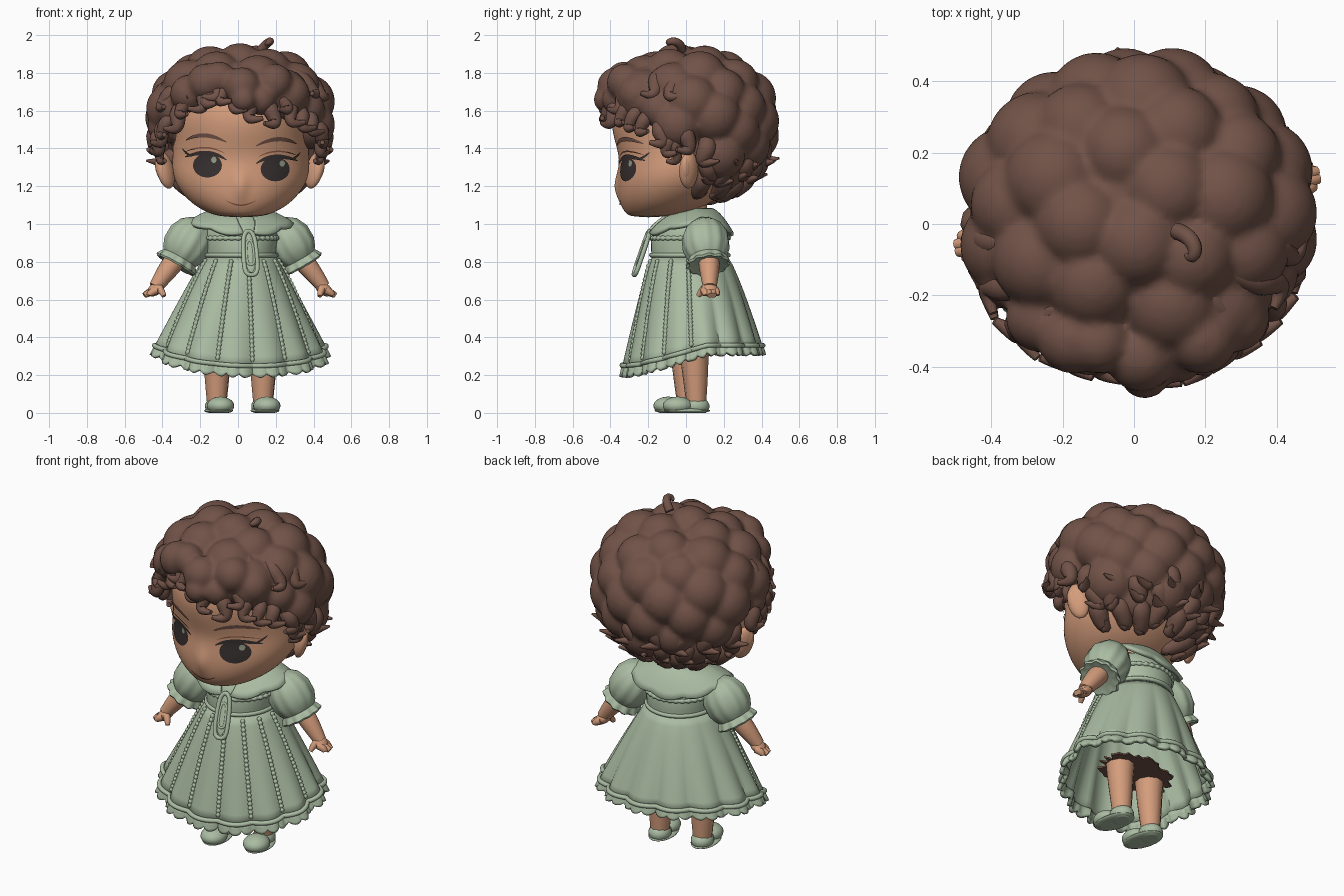
import bpy, bmesh, random
from math import sin, cos, pi, sqrt
from mathutils import Vector, Matrix
from mathutils.bvhtree import BVHTree

random.seed(4)
if "Cube" in bpy.data.objects:
    bpy.data.objects.remove(bpy.data.objects["Cube"])
made, body = [], []


def material(name, rgb):
    m = bpy.data.materials.new(name)
    m.use_nodes = True
    m.diffuse_color = (*rgb, 1)
    m.node_tree.nodes["Principled BSDF"].inputs["Base Color"].default_value = (*rgb, 1)
    return m


SKIN = material("warm skin", (0.66, 0.335, 0.20))
HAIR = material("brown hair", (0.165, 0.085, 0.064))
DRESS = material("sage green", (0.40, 0.50, 0.36))
DARK = material("dark iris", (0.04, 0.03, 0.03))
LINE = material("lip and lid brown", (0.26, 0.10, 0.055))
GLINT = material("pale eye glint", (0.30, 0.34, 0.25))


def finish(name, bm, mat, group=None):
    bmesh.ops.recalc_face_normals(bm, faces=bm.faces)
    me = bpy.data.meshes.new(name)
    bm.to_mesh(me)
    bm.free()
    ob = bpy.data.objects.new(name, me)
    bpy.context.collection.objects.link(ob)
    me.materials.append(mat)
    made.append(ob)
    if group is not None:
        group.append(ob)
    return ob


def loft(name, rings, mat, group=None, caps=True, closed=True):
    bm = bmesh.new()
    rows = [[bm.verts.new(p) for p in r] for r in rings]
    n = len(rows[0])
    for lo, hi in zip(rows, rows[1:]):
        for i in range(n if closed else n - 1):
            j = (i + 1) % n
            bm.faces.new((lo[i], lo[j], hi[j], hi[i]))
    if caps:
        bm.faces.new(rows[0])
        bm.faces.new(rows[-1])
    return finish(name, bm, mat, group)


def balls(name, items, mat, group=None, seg=16, floor=False):
    bm = bmesh.new()
    for loc, radii, *rot in items:
        m = Matrix.Translation(loc) @ (rot[0] if rot else Matrix()) @ Matrix.Diagonal((*radii, 1))
        bmesh.ops.create_uvsphere(bm, u_segments=seg, v_segments=seg * 2 // 3, radius=1, matrix=m)
    if floor:
        for v in bm.verts:
            v.co.z = max(0, v.co.z)
    return finish(name, bm, mat, group)


def strands(name, paths, mat, group=None, loop=False):
    cu = bpy.data.curves.new(name, "CURVE")
    cu.dimensions, cu.bevel_depth, cu.bevel_resolution = "3D", 1, 3
    cu.use_fill_caps, cu.resolution_u = True, 5
    for path in paths:
        sp = cu.splines.new("NURBS")
        sp.points.add(len(path) - 1)
        for p, (co, r) in zip(sp.points, path):
            p.co, p.radius = (*co, 1), r
        sp.order_u, sp.use_cyclic_u, sp.use_endpoint_u = 3, loop, not loop
    tmp = bpy.data.objects.new(name, cu)
    bpy.context.collection.objects.link(tmp)
    dg = bpy.context.evaluated_depsgraph_get()
    bm = bmesh.new()
    bm.from_mesh(bpy.data.meshes.new_from_object(tmp.evaluated_get(dg)))
    bpy.data.objects.remove(tmp)
    return finish(name, bm, mat, group)


def beaded(points, thin, thick):
    return [(p, thick if i % 2 else thin) for i, p in enumerate(points)]


def ring(z, rx, ry, cx=0.01, cy=0.02, n=64):
    return [Vector((cx + rx * sin(2 * pi * i / n), cy - ry * cos(2 * pi * i / n), z)) for i in range(n)]


def thicken(ob, t):
    ob.modifiers.new("thickness", "SOLIDIFY").thickness = t


# Head with a small nose bump, ears, neck
sections = [(1.035, .11, -.30, -.10), (1.07, .20, -.33, .05), (1.12, .275, -.355, .15),
            (1.20, .34, -.366, .24), (1.28, .366, -.36, .30), (1.36, .362, -.352, .34),
            (1.46, .355, -.385, .36), (1.56, .36, -.40, .36), (1.66, .33, -.37, .34),
            (1.76, .26, -.30, .28), (1.84, .12, -.15, .15)]
rows = [ring(z, rx, (b - f) / 2, .015, (f + b) / 2, 48) for z, rx, f, b in sections]
rows[3][0].y -= .035
head = loft("head", rows, SKIN)
head.modifiers.new("smooth", "SUBSURF").levels = 2
for s, side in ((-1, "right"), (1, "left")):
    tilt = Matrix.Rotation(s * .25, 4, "Y") @ Matrix.Rotation(s * .7, 4, "Z")
    balls(side + "_ear", [((.01 + s * .395, .015, 1.285), (.035, .06, .1), tilt),
                          ((.01 + s * .415, .0, 1.29), (.028, .035, .07), tilt)], SKIN)
loft("neck", [ring(z, r, r, .015, .02, 32) for z, r in ((.98, .10), (1.04, .095), (1.16, .085))], SKIN, body)

# Painted face details, laid onto the head surface
tree = BVHTree.FromObject(head, bpy.context.evaluated_depsgraph_get())


def on_face(x, z, off):
    hit, normal, *_ = tree.ray_cast(Vector((x, -2, z)), Vector((0, 1, 0)))
    return hit + normal * off


def disc(name, x, z, rx, rz, mat, off):
    loft(name, [[on_face(x + k * rx * cos(i * pi / 12), z + k * rz * sin(i * pi / 12), off)
                 for i in range(24)] for k in (1, .75, .5, .25, .004)], mat, caps=False)


def ribbon(name, a, m, b, width, mat, off=.006):
    rows = [[], [], []]
    for i in range(17):
        t = i / 16
        x, z = [(1 - t) ** 2 * a[k] + 2 * t * (1 - t) * m[k] + t * t * b[k] for k in (0, 1)]
        w = width * sqrt(max(.04, sin(pi * t)))
        for row, h in zip(rows, (-w, 0, w)):
            row.append(on_face(x, z + h, off))
    loft(name, rows, mat, caps=False, closed=False)


for s, side, x, z in ((-1, "right", -.16, 1.31), (1, "left", .195, 1.29)):
    disc(side + "_iris", x, z, .076, .064, DARK, .004)
    disc(side + "_glint", x + .035, z + .03, .014, .017, GLINT, .008)
    ribbon(side + "_upper_lash", (x - s * .10, z + .03), (x - s * .01, z + .095), (x + s * .115, z + .045), .012, DARK)
    ribbon(side + "_lash_flick", (x + s * .08, z + .05), (x + s * .11, z + .06), (x + s * .13, z + .09), .007, DARK)
    ribbon(side + "_lid_crease", (x - s * .09, z + .065), (x, z + .12), (x + s * .11, z + .075), .004, LINE)
    ribbon(side + "_brow", (x - s * .10, z + .125), (x + s * .02, z + .19), (x + s * .11, z + .135), .011, HAIR)
ribbon("mouth", (-.06, 1.125), (.015, 1.08), (.09, 1.125), .004, LINE)

# Hair: core and broad rounded clumps blended together, then curled locks
clumps, count = [((.01, .06, 1.53), (.39, .38, .36))], 62
for i in range(count):
    h = 1 - 2 * (i + .5) / count
    a, q = i * pi * (3 - sqrt(5)), sqrt(1 - abs(h) ** (2.3 if h > 0 else 2.8))
    p = Vector((.01 + .38 * q * sin(a), .015 - .345 * q * cos(a), 1.54 + .29 * h))
    if p.y > .17 or p.z > 1.52 + .85 * max(0, -p.y - .05):
        r = random.uniform(.128, .148)
        clumps.append((p, (r, r, r)))
clumps += [((x, y, z), (r, r, r)) for x, y, z, r in
           ((.02, -.37, 1.73, .10), (.12, -.36, 1.66, .085), (-.10, -.33, 1.77, .09), (.03, -.42, 1.66, .07))]
clumps += [((.01 + s * x, y, z), (r, r, r)) for s in (-1, 1) for x, y, z, r in
           ((.27, -.26, 1.69, .10), (.35, -.14, 1.61, .10), (.40, -.04, 1.52, .09), (.18, -.32, 1.75, .10))]
hair = balls("hair_clumps", clumps, HAIR, seg=24)
blend = hair.modifiers.new("blend", "REMESH")
blend.mode, blend.voxel_size, blend.use_smooth_shade = "VOXEL", .014, True
hair.modifiers.new("soften", "SMOOTH").iterations = 5


def surf(a, z, k=0):
    f = sqrt(max(.05, 1 - ((z - 1.53) / .43) ** 2))
    return Vector((.01 + (.485 + k) * f * sin(a), .01 - (.455 + k) * f * cos(a), z))


def lock(a, z, length, s, r, flick=.015, tip=.012):
    return [(surf(a, z + .08, -.12), r * .6), (surf(a, z + .04, -.03), r),
            (surf(a + s * .08, z - length * .5, -.02), r * .8),
            (surf(a + s * .05, z - length, 0), r * .55),
            (surf(a - s * .08, z - length + .015, flick), tip)]


fringe, back = [], []
for i in range(17):
    a = -1.36 + i * .17
    z = 1.66 - .13 * a * a + random.uniform(-.015, .02) + (.045 if -.75 < a < -.05 else 0) - (.04 if 0 < a < .5 else 0)
    fringe.append(lock(a, z, random.uniform(.05, .075), random.choice((-1, 1)), random.uniform(.038, .05)))
for i in range(9):
    fringe.append(lock(-1.4 + .35 * i, random.uniform(1.66, 1.76), .06, random.choice((-1, 1)), .045))
for s in (-1, 1):
    fringe.append(lock(s * 1.36, 1.42, .10, s, .035, -.02))
    fringe.append(lock(s * 1.52, 1.46, .08, s, .05, .03))
strands("fringe_curls", fringe, HAIR)
for z, n, r in ((1.38, 8, .055), (1.29, 9, .06), (1.20, 8, .06)):
    for i in range(n):
        a = 1.85 + 2.58 * i / (n - 1)
        back.append(lock(a, z + random.uniform(-.02, .02), .06, random.choice((-1, 1)), r, .08, .006))
strands("back_curls", back, HAIR)
strands("crown_curl", [[((.12, -.02, 1.92), .024), ((.15, -.03, 1.955), .024), ((.175, -.07, 1.97), .021),
                        ((.16, -.10, 1.96), .017), ((.145, -.085, 1.95), .006)]], HAIR)


# Skirt with pleats, beaded strips, rolled hem and scalloped ruffle
def skirt(a, t, off=0):
    fold = 1 + min(t, 1) * (.08 * abs(sin(7 * a)) - .055)
    rx = (.185 + .268 * t ** .9) * fold + off
    ry = (.20 + (.16 - .015 * cos(a)) * t ** .8) * fold + off
    hem = .35 - .11 * max(0, cos(a))
    return Vector((.01 + rx * sin(a), .02 - ry * cos(a), .83 + (hem - .83) * t))


turn = [2 * pi * i / 140 for i in range(140)]
thicken(loft("skirt", [[skirt(a, t / 10) for a in turn] for t in range(11)], DRESS, body, caps=False), .014)
strands("hem_roll", [[(skirt(a, .985, .003), .013) for a in turn]], DRESS, body, loop=True)
fine = [2 * pi * i / 400 for i in range(400)]
ruffle = [[skirt(a, 1 + .088 * k * (.65 + .35 * w), .008 * w - .004) for a in fine for w in [abs(sin(20 * a)) ** .7]]
          for k in (-.2, .3, .7, 1)]
thicken(loft("hem_ruffle", ruffle, DRESS, body, caps=False), .022)
strips = [beaded([skirt(k * pi / 7, .03 + j / 50, .002) for j in range(47)], .006, .016) for k in range(-3, 4)]
strands("beaded_strips", strips, DRESS, body)

# Ragged brown lining around the legs
ragged = [random.uniform(.85, 1.12) for _ in range(48)]
lining = [[Vector((p.x * k, .03 + (p.y - .03) * k, p.z)) for p, k in zip(ring(z, .23, .16, cy=.03, n=48), ragged)]
          for z in (.345, .355)]
loft("skirt_lining", lining, HAIR, body)

# Bodice, bands and scalloped collar
bodice = ((.80, .188, .203), (.86, .188, .205), (.93, .198, .205), (1.0, .19, .175), (1.04, .12, .11), (1.06, .09, .08))
loft("bodice", [ring(*row) for row in bodice], DRESS, body)
strands("bodice_band", [[(p, .012) for p in ring(.835, .190, .205)]], DRESS, body, loop=True)
strands("bodice_lace", [beaded(ring(.925, .196, .205, n=72), .007, .016)], DRESS, body, loop=True)


def collar(u, s):
    gap = .40 - .30 * s
    a = gap + (2 * pi - 2 * gap) * u
    k = s * (1 + .07 * abs(sin(9 * pi * u)) * s)
    z = 1.085 - (.13 - .06 * sin(a) ** 2) * k ** 1.6 - .035 * max(0, cos(a)) * (1 - s)
    return Vector((.01 + (.105 + .175 * k) * sin(a), .03 - (.105 + (.122 + .012 * cos(a)) * k) * cos(a), z))


thicken(loft("collar", [[collar(i / 108, s / 7) for i in range(109)] for s in range(8)],
             DRESS, body, caps=False, closed=False), .02)

# Hanging front loop
loop = [(-.02, 0), (-.036, .03), (-.036, .12), (-.030, .21), (0, .24), (.030, .21), (.036, .12), (.036, .03), (.02, 0)]
for name, k, r in (("front_loop", 1, .012), ("front_loop_inner", .55, .008)):
    pts = [(Vector((.01 + x * k, -.28 + .35 * (.12 + (h - .12) * k), .73 + .12 + (h - .12) * k)), r) for x, h in loop]
    strands(name, [pts], DRESS, body, loop=True)
balls("front_loop_panel", [((.01, -.238, .85), (.032, .006, .115), Matrix.Rotation(-.34, 4, "X"))], DRESS, body)

# Sleeves, arms, hands, legs, shoes
for s, side in ((-1, "right"), (1, "left")):
    def at(x, y, z):
        return Vector((.01 + s * x, y, z))
    axis = Vector((s * .5, 0, -.87)).to_track_quat("Z", "Y")
    puff = ((-.125, .05, 0), (-.09, .095, .01), (-.03, .122, .02), (.04, .123, .02), (.085, .106, .02),
            (.10, .096, .01), (.112, .104, .03), (.135, .114, .05), (.145, .106, .05), (.135, .07, 0))
    rows = [[at(.272, .05, .905) + axis @ Vector((r * k * cos(u), r * k * sin(u), d))
             for u in turn for k in [1 + w * cos(11 * u)]] for d, r, w in puff]
    loft(side + "_sleeve", rows, DRESS, body)
    strands(side + "_arm", [[(at(.28, .06, .91), .055), (at(.335, .055, .82), .058),
                             (at(.40, .045, .74), .052), (at(.455, .035, .665), .036)]], SKIN, body)
    balls(side + "_palm", [(at(.455, .035, .655), (.05, .045, .032), Matrix.Rotation(s * .6, 4, "Y"))], SKIN, body)
    fingers = [[(at(.455, .035 + y, .65), .022), (at(.49, .035 + y, .638), .021),
                (at(.525 - abs(y), .035 + y, .622), .015)] for y in (-.030, -.010, .010, .030)]
    fingers.append([(at(.44, .01, .66), .021), (at(.425, -.01, .635), .018), (at(.42, -.02, .618), .012)])
    strands(side + "_fingers", fingers, SKIN, body)
    strands(side + "_leg", [[(at(.125, .02, .35), .080), (at(.125, .02, .28), .074),
                             (at(.125, .025, .18), .066), (at(.125, .03, .04), .052)]], SKIN, body)
    balls(side + "_shoe", [(at(.125, -.07, .038), (.072, .08, .048)), (at(.125, .03, .035), (.062, .07, .05)),
                           (at(.125, -.02, .012), (.074, .125, .016))], DRESS, body, 24, floor=True)

# Turn the body slightly toward its left, then shade
pivot = Matrix.Translation((.01, .03, 0))
for ob in body:
    ob.matrix_world = pivot @ Matrix.Rotation(.2, 4, "Z") @ pivot.inverted()
bpy.ops.object.select_all(action="DESELECT")
for ob in made:
    ob.select_set(True)
bpy.context.view_layer.objects.active = head
bpy.ops.object.shade_smooth_by_angle(angle=.9)
